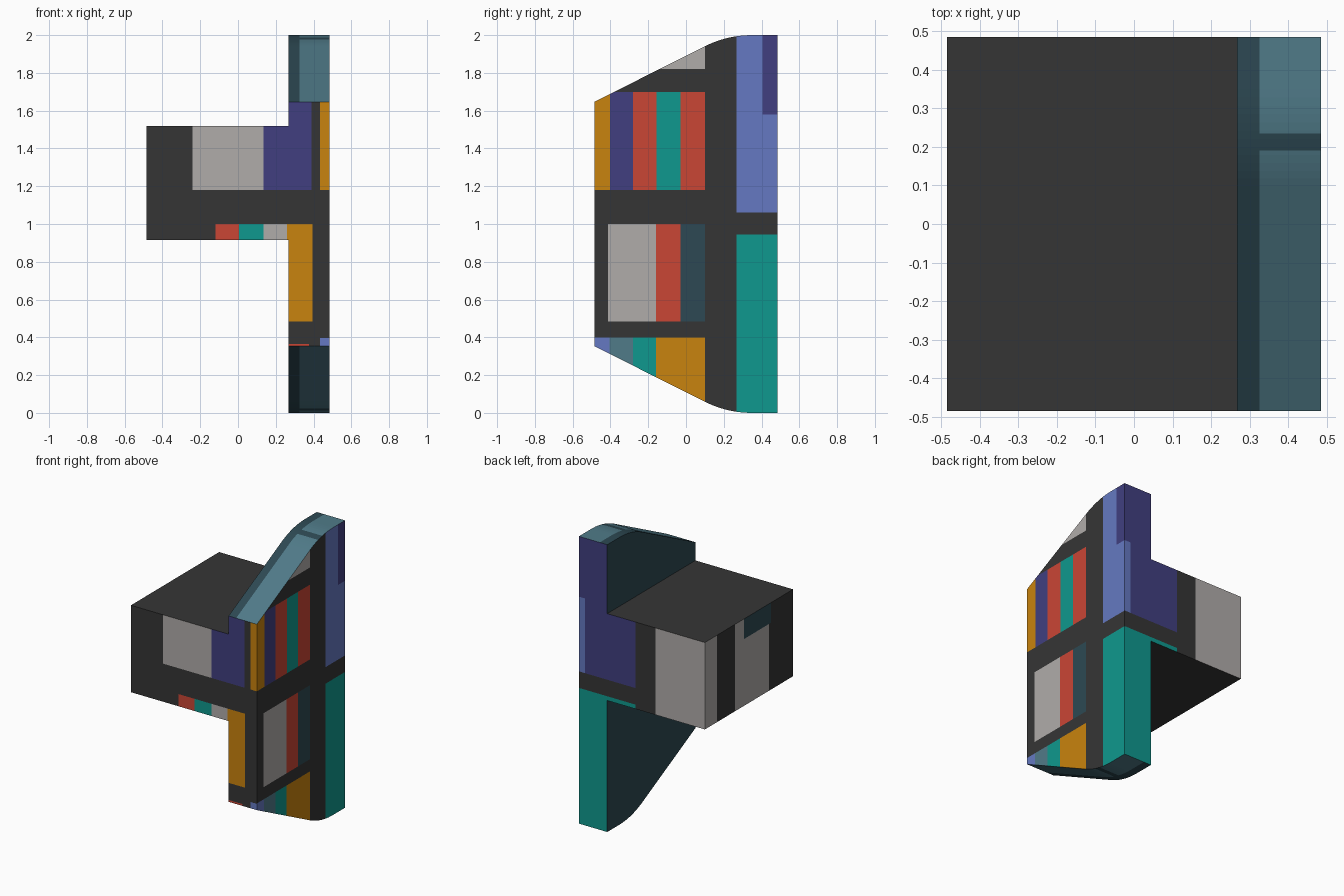
import bpy, bmesh, math
from mathutils import Vector

if "Cube" in bpy.data.objects:
    bpy.data.objects.remove(bpy.data.objects["Cube"])

W = 0.485          # half width and half depth
XI = 0.267         # inner side of the upright wing
ZB, ZT = 0.915, 1.52   # bottom and top of the cross block

# Flat colours, given as sRGB and converted to linear
COLOURS = {
    "charcoal": (53, 53, 53), "light_grey": (176, 172, 170), "purple": (65, 63, 128),
    "orange": (201, 131, 14), "red": (202, 70, 53), "teal": (15, 152, 142),
    "blue": (101, 121, 194), "slate": (80, 123, 137), "dark_slate": (45, 73, 83),
}
NAMES = list(COLOURS)


def linear(c):
    c /= 255
    return c / 12.92 if c <= 0.04045 else ((c + 0.055) / 1.055) ** 2.4


MATS = []
for name, rgb in COLOURS.items():
    m = bpy.data.materials.new(name)
    m.diffuse_color = [linear(c) for c in rgb] + [1]
    m.use_nodes = True
    m.node_tree.nodes["Principled BSDF"].inputs["Base Color"].default_value = m.diffuse_color
    MATS.append(m)

# Side name -> outward direction and the two axes its rectangles are given in
SIDES = {
    "front": ((0, -1, 0), 0, 2), "back": ((0, 1, 0), 0, 2),
    "right": ((1, 0, 0), 1, 2), "left": ((-1, 0, 0), 1, 2),
    "top": ((0, 0, 1), 0, 1), "bottom": ((0, 0, -1), 0, 1),
}


def faces_on(bm, side):
    d = Vector(SIDES[side][0])
    return [f for f in bm.faces if f.normal.dot(d) > 0.85]


def cut_rect(bm, side, u0, u1, v0, v1):
    """Cut a rectangle into one side and return the faces inside it."""
    _, a, b = SIDES[side]

    def overlaps(f):
        us, vs = [v.co[a] for v in f.verts], [v.co[b] for v in f.verts]
        return (min(us) < u1 - 1e-4 and max(us) > u0 + 1e-4 and
                min(vs) < v1 - 1e-4 and max(vs) > v0 + 1e-4)

    for axis, value in ((a, u0), (a, u1), (b, v0), (b, v1)):
        fs = [f for f in faces_on(bm, side) if overlaps(f)]
        geom = set(fs)
        for f in fs:
            geom.update(f.edges)
            geom.update(f.verts)
        co, no = Vector((0, 0, 0)), Vector((0, 0, 0))
        co[axis], no[axis] = value, 1
        bmesh.ops.bisect_plane(bm, geom=list(geom), dist=1e-4, plane_co=co, plane_no=no)
        bm.normal_update()
    inside = []
    for f in faces_on(bm, side):
        c = f.calc_center_median()
        if u0 < c[a] < u1 and v0 < c[b] < v1:
            inside.append(f)
    return inside


def prism(profile, x0, x1):
    """Extrude a y-z outline along x."""
    bm = bmesh.new()
    face = bm.faces.new([bm.verts.new((x0, y, z)) for y, z in profile])
    new = bmesh.ops.extrude_face_region(bm, geom=[face])["geom"]
    bmesh.ops.translate(bm, vec=(x1 - x0, 0, 0),
                        verts=[v for v in new if isinstance(v, bmesh.types.BMVert)])
    bmesh.ops.recalc_face_normals(bm, faces=bm.faces)
    bm.normal_update()
    return bm


E = 0.5  # beyond the edge: the patch runs off the side
PANELS = [
    # front
    ("front", -0.24, 0.135, 1.18, 1.7, "light_grey"),
    ("front", 0.135, 0.39, 1.18, 1.7, "purple"),
    ("front", 0.435, E, 1.18, 1.7, "orange"),
    ("front", -0.12, 0.005, 0.9, 1.0, "red"),
    ("front", 0.005, 0.135, 0.9, 1.0, "teal"),
    ("front", 0.135, 0.26, 0.9, 1.0, "light_grey"),
    ("front", 0.26, 0.395, 0.485, 1.0, "orange"),
    ("front", 0.26, 0.375, 0.3, 0.366, "red"),
    ("front", 0.435, E, 0.3, 0.397, "blue"),
    # right: back corner strips, top gable, middle row
    ("right", 0.268, E, 1.06, 2.1, "blue"),
    ("right", 0.405, E, 1.58, 2.1, "purple"),
    ("right", 0.268, E, -0.1, 0.945, "teal"),
    ("right", -0.2, 0.1, 1.82, 2.1, "light_grey"),
    ("right", -0.413, -0.158, 0.485, 1.0, "light_grey"),
    ("right", -0.158, -0.03, 0.485, 1.0, "red"),
    ("right", -0.03, 0.1, 0.485, 1.0, "dark_slate"),
    # back
    ("back", 0.05, E, 1.06, 2.1, "purple"),
    ("back", 0.437, E, 1.06, 1.58, "blue"),
    ("back", 0.05, E, -0.1, 0.945, "teal"),
    ("back", -E, -0.105, 0.9, 1.6, "light_grey"),
]
# right: upper and lower rows of vertical strips
for edges, z0, z1, cols in (
        ((-E, -0.403, -0.28, -0.155, -0.03, 0.1), 1.18, 1.7,
         ("orange", "purple", "red", "teal", "red")),
        ((-E, -0.405, -0.28, -0.16, 0.1), -0.1, 0.4,
         ("blue", "slate", "teal", "orange"))):
    PANELS += [("right", edges[i], edges[i + 1], z0, z1, c) for i, c in enumerate(cols)]
# roof and underside of the wing
WING_ONLY = [(s, 0.325, E, y0, y1, "slate")
             for s in ("top", "bottom") for y0, y1 in ((-E, 0.19), (0.235, E))]
# left end of the cross block
BLOCK_ONLY = [
    ("left", 0.35, E, 0.9, 1.6, "light_grey"),
    ("left", -0.22, 0.155, 0.9, 1.6, "light_grey"),
    ("left", -0.245, 0.055, 1.38, 1.6, "dark_slate"),
]


def finish(name, bm, panels):
    for side, u0, u1, v0, v1, colour in panels:
        for f in cut_rect(bm, side, u0, u1, v0, v1):
            f.material_index = NAMES.index(colour)
    me = bpy.data.meshes.new(name)
    bm.to_mesh(me)
    bm.free()
    for m in MATS:
        me.materials.append(m)
    bpy.context.collection.objects.link(bpy.data.objects.new(name, me))


# Upright wing: sloped ends rounding over into a flat top and bottom
R, Y_FLAT, N = 0.56, 0.35, 12
slope = math.radians(26.7)
upper = [(W, 2.0)]
for i in range(N + 1):
    t = slope * i / N
    upper.append((Y_FLAT - R * math.sin(t), 2 - R + R * math.cos(t)))
ye, ze = upper[-1]
upper.append((-W, ze - (ye + W) * math.tan(slope)))
outline = upper + [(y, 2 - z) for y, z in reversed(upper)]
wing = prism(outline, XI, W)
for side in ("left", "top", "bottom"):
    for f in faces_on(wing, side):
        f.material_index = NAMES.index("dark_slate")
# open the wing where the block joins it
bmesh.ops.delete(wing, geom=cut_rect(wing, "left", -E, E, ZB, ZT), context="FACES_ONLY")
finish("upright_wing", wing, PANELS + WING_ONLY)

# Cross block, open on the side that meets the wing
block = prism([(-W, ZB), (W, ZB), (W, ZT), (-W, ZT)], -W, XI)
bmesh.ops.delete(block, geom=faces_on(block, "right"), context="FACES_ONLY")
finish("cross_block", block, PANELS + BLOCK_ONLY)
